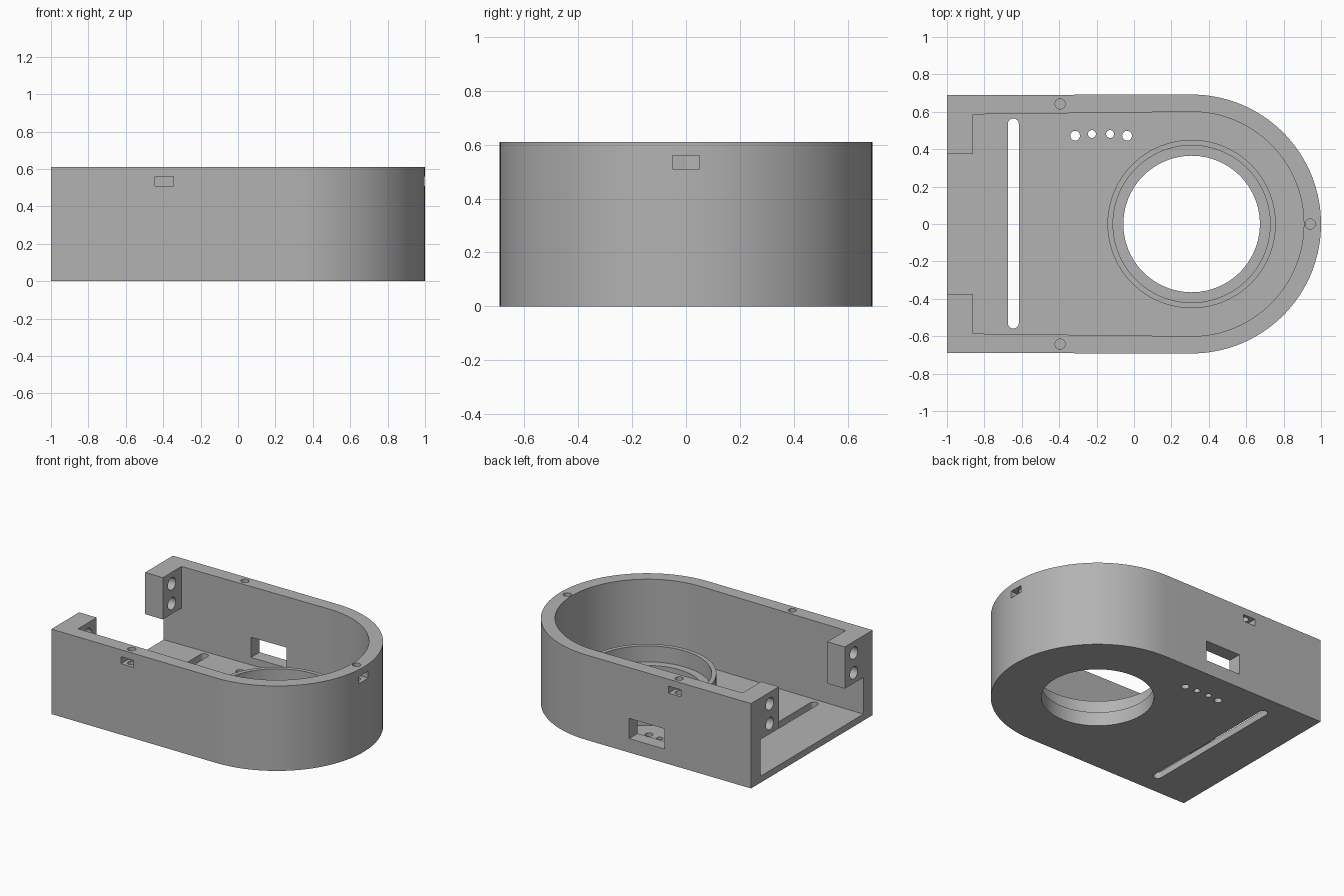
import bpy, bmesh
from math import pi, cos, sin
from mathutils import Matrix

if "Cube" in bpy.data.objects:
    bpy.data.objects.remove(bpy.data.objects["Cube"])

HEIGHT, FLOOR, HALF = 0.61, 0.047, 0.69
CX = 0.308          # centre of the round end and its opening

grey = bpy.data.materials.new("plain grey")
grey.use_nodes = True
grey.diffuse_color = (0.45, 0.45, 0.45, 1)
grey.node_tree.nodes["Principled BSDF"].inputs["Base Color"].default_value = (0.45, 0.45, 0.45, 1)


def finish(name, bm):
    bmesh.ops.recalc_face_normals(bm, faces=bm.faces)
    mesh = bpy.data.meshes.new(name)
    bm.to_mesh(mesh)
    bm.free()
    mesh.materials.append(grey)
    obj = bpy.data.objects.new(name, mesh)
    bpy.context.collection.objects.link(obj)
    return obj


def prism(name, outline, z0, z1):
    bm = bmesh.new()
    face = bm.faces.new([bm.verts.new((x, y, z0)) for x, y in outline])
    new = bmesh.ops.extrude_face_region(bm, geom=[face])["geom"]
    top = [v for v in new if isinstance(v, bmesh.types.BMVert)]
    bmesh.ops.translate(bm, verts=top, vec=(0, 0, z1 - z0))
    return finish(name, bm)


def box(name, x0, x1, y0, y1, z0, z1):
    return prism(name, [(x0, y0), (x1, y0), (x1, y1), (x0, y1)], z0, z1)


def arc(cx, cy, r, a0, a1, n):
    return [(cx + r * cos(a0 + (a1 - a0) * i / n), cy + r * sin(a0 + (a1 - a0) * i / n))
            for i in range(n + 1)]


def disc(name, x, y, r, z0, z1, n=32):
    return prism(name, arc(x, y, r, 0, 2 * pi, n)[:-1], z0, z1)


def combine(target, tool, operation="DIFFERENCE"):
    tool.hide_render = True
    mod = target.modifiers.new(tool.name, "BOOLEAN")
    mod.object, mod.operation, mod.solver = tool, operation, "EXACT"
    bpy.context.view_layer.objects.active = target
    bpy.ops.object.modifier_apply(modifier=mod.name)
    bpy.data.objects.remove(tool)


# Outer shell: straight sides with one round end
shell = prism("housing_shell", [(-1, -HALF)] + arc(CX, 0, 1 - CX, -pi / 2, pi / 2, 64)
              + [(-1, HALF)], 0, HEIGHT)
shell_cavity = [(-1.2, -0.582)] + arc(CX, 0, 0.6, -pi / 2, pi / 2, 64) + [(-1.2, 0.582)]
combine(shell, prism("cavity", shell_cavity, FLOOR, 1))

# Raised collar around the round opening, with a stepped bore
combine(shell, disc("collar", CX, 0, 0.45, 0.02, 0.215, 96), "UNION")
combine(shell, disc("collar_bore", CX, 0, 0.42, 0.1, 0.5, 96))
combine(shell, disc("opening", CX, 0, 0.365, -0.1, 0.5, 96))

# Mounting blocks at the open end, each with two bolt holes
for side in (-1, 1):
    y0, y1 = sorted((side * 0.375, side * 0.63))
    combine(shell, box("mounting_block", -1, -0.86, y0, y1, 0.31, HEIGHT), "UNION")
    for z in (0.385, 0.527):
        hole = disc("bolt_hole", 0, 0, 0.044, -0.2, 0.2)
        hole.data.transform(Matrix.Translation((-0.93, side * 0.477, z)) @ Matrix.Rotation(pi / 2, 4, "Y"))
        combine(shell, hole)

# Long rounded slot and four small holes in the floor
slot = arc(-0.645, 0.535, 0.029, 0, pi, 12) + arc(-0.645, -0.53, 0.029, pi, 2 * pi, 12)
combine(shell, prism("floor_slot", slot, -0.1, 0.2))
for x, y, r in ((-0.315, 0.472, 0.026), (-0.225, 0.481, 0.021),
                (-0.128, 0.481, 0.021), (-0.037, 0.472, 0.026)):
    combine(shell, disc("floor_hole", x, y, r, -0.1, 0.09))

# Window in the back wall
combine(shell, box("back_window", -0.312, -0.032, 0.5, 0.8, 0.1, 0.245))

# Screw holes in the rim, each meeting a nut slot cut from outside
for x, y in ((-0.395, -0.642), (-0.395, 0.642), (0.943, 0)):
    combine(shell, disc("screw_hole", x, y, 0.027, 0.48, 0.8))
for side in (-1, 1):
    y0, y1 = sorted((side * 0.612, side * 0.8))
    combine(shell, box("nut_slot", -0.445, -0.345, y0, y1, 0.51, 0.56))
combine(shell, box("nut_slot", 0.918, 1.1, -0.05, 0.05, 0.51, 0.56))

# Smooth the curved walls and keep the edges crisp
bpy.ops.object.select_all(action="DESELECT")
shell.select_set(True)
bpy.context.view_layer.objects.active = shell
bpy.ops.object.shade_smooth_by_angle(angle=pi / 6)
